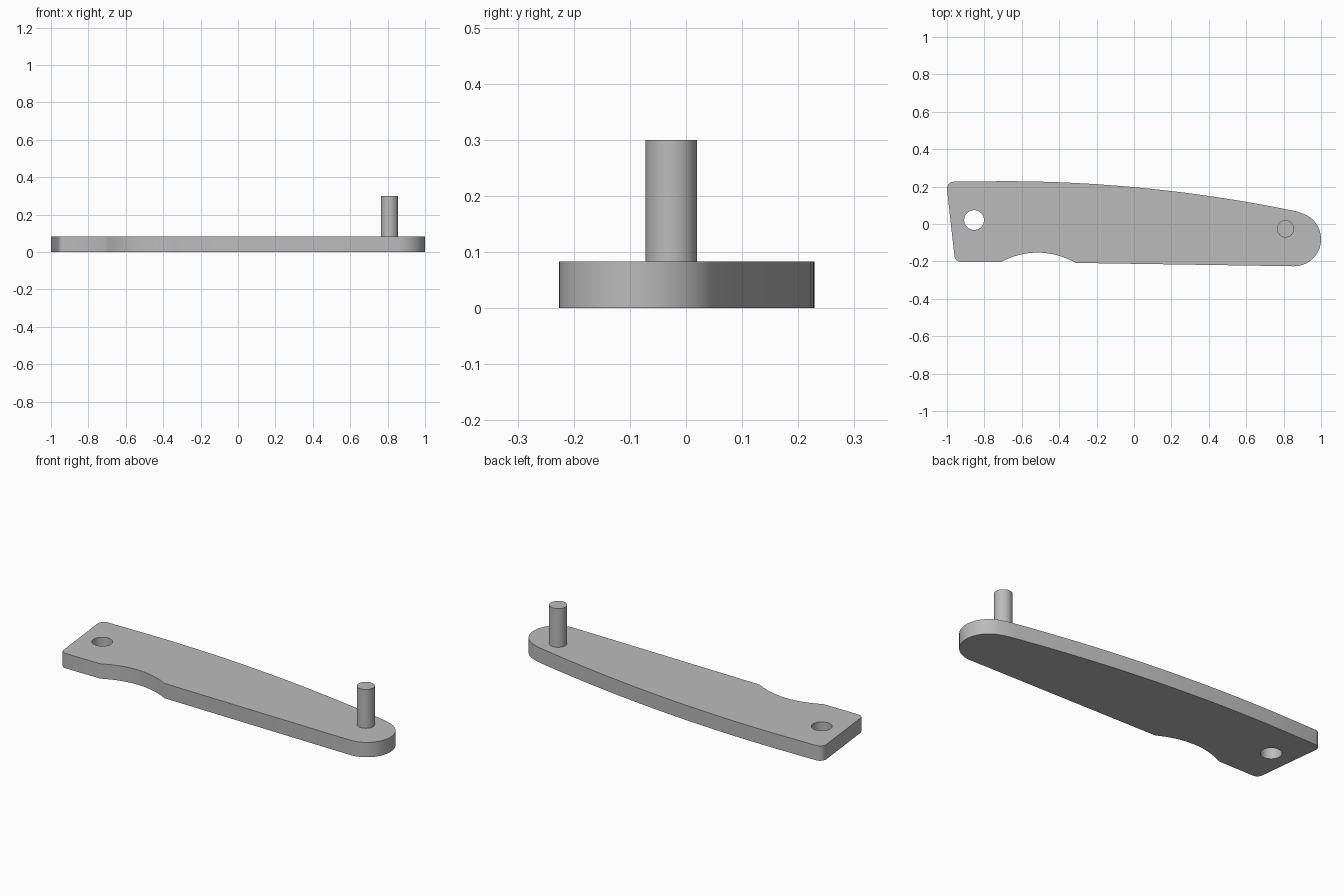
import bpy, bmesh
from math import sin, cos, radians, pi, atan2
from mathutils import Vector
from mathutils.geometry import intersect_line_line_2d

THICK = 0.083

if "Cube" in bpy.data.objects:
    bpy.data.objects.remove(bpy.data.objects["Cube"], do_unlink=True)

grey = bpy.data.materials.new("plain_grey")
grey.use_nodes = True
grey.diffuse_color = (0.5, 0.5, 0.5, 1)
grey.node_tree.nodes["Principled BSDF"].inputs["Base Color"].default_value = (0.5, 0.5, 0.5, 1)


def arc(cx, cy, r, start, end, n):
    """Points along a circular arc, angles in degrees."""
    angles = [radians(start + (end - start) * i / n) for i in range(n + 1)]
    return [(cx + r * cos(a), cy + r * sin(a)) for a in angles]


def notch(x0, y0, x1, y1, rise, n):
    """Shallow arch between two points."""
    pts = []
    for i in range(n + 1):
        t = i / n
        pts.append((x0 + (x1 - x0) * t, y0 + (y1 - y0) * t + rise * 4 * t * (1 - t)))
    return pts


def finish(obj):
    obj.data.materials.clear()
    obj.data.materials.append(grey)
    bpy.ops.object.select_all(action="DESELECT")
    obj.select_set(True)
    bpy.context.view_layer.objects.active = obj
    bpy.ops.object.shade_smooth_by_angle(angle=radians(30))


# Arm outline, counter-clockwise from the lower left corner
outline = arc(-0.927, -0.169, 0.033, 187, 270, 6)
outline += notch(-0.71, -0.202, -0.31, -0.208, 0.052, 20)
outline += arc(0.855, -0.081, 0.145, -91, 74, 32)
outline += [(x, 0.229 - 0.0655 * (x + 0.7) ** 2)
            for x in (0.87 - 1.57 * i / 28 for i in range(29))]
outline += arc(-0.964, 0.19, 0.036, 92, 187, 6)
hole = arc(-0.855, 0.021, 0.053, 0, 352.5, 47)

# Arm plate: filled outline with a round through hole
curve = bpy.data.curves.new("arm_plate_profile", "CURVE")
curve.dimensions = "2D"
curve.fill_mode = "BOTH"
curve.extrude = THICK / 2
for loop in (outline, hole):
    spline = curve.splines.new("POLY")
    spline.points.add(len(loop) - 1)
    for point, (x, y) in zip(spline.points, loop):
        point.co = (x, y, THICK / 2, 1)
    spline.use_cyclic_u = True
profile = bpy.data.objects.new("arm_plate_profile", curve)
bpy.context.collection.objects.link(profile)
mesh = bpy.data.meshes.new_from_object(
    profile.evaluated_get(bpy.context.evaluated_depsgraph_get()))
bpy.data.objects.remove(profile, do_unlink=True)

bm = bmesh.new()
bm.from_mesh(mesh)
bmesh.ops.remove_doubles(bm, verts=bm.verts, dist=0.0005)
low = min(v.co.z for v in bm.verts)
bmesh.ops.translate(bm, verts=bm.verts, vec=(0, 0, -low))
bmesh.ops.recalc_face_normals(bm, faces=bm.faces)
bm.to_mesh(mesh)
bm.free()
plate = bpy.data.objects.new("arm_plate", mesh)
bpy.context.collection.objects.link(plate)
finish(plate)

# Upright pin at the rounded end
base = THICK - 0.01
bpy.ops.mesh.primitive_cylinder_add(vertices=48, radius=0.046, depth=0.3 - base,
                                    location=(0.81, -0.026, (0.3 + base) / 2))
pin = bpy.context.object
pin.name = "pin"
finish(pin)
